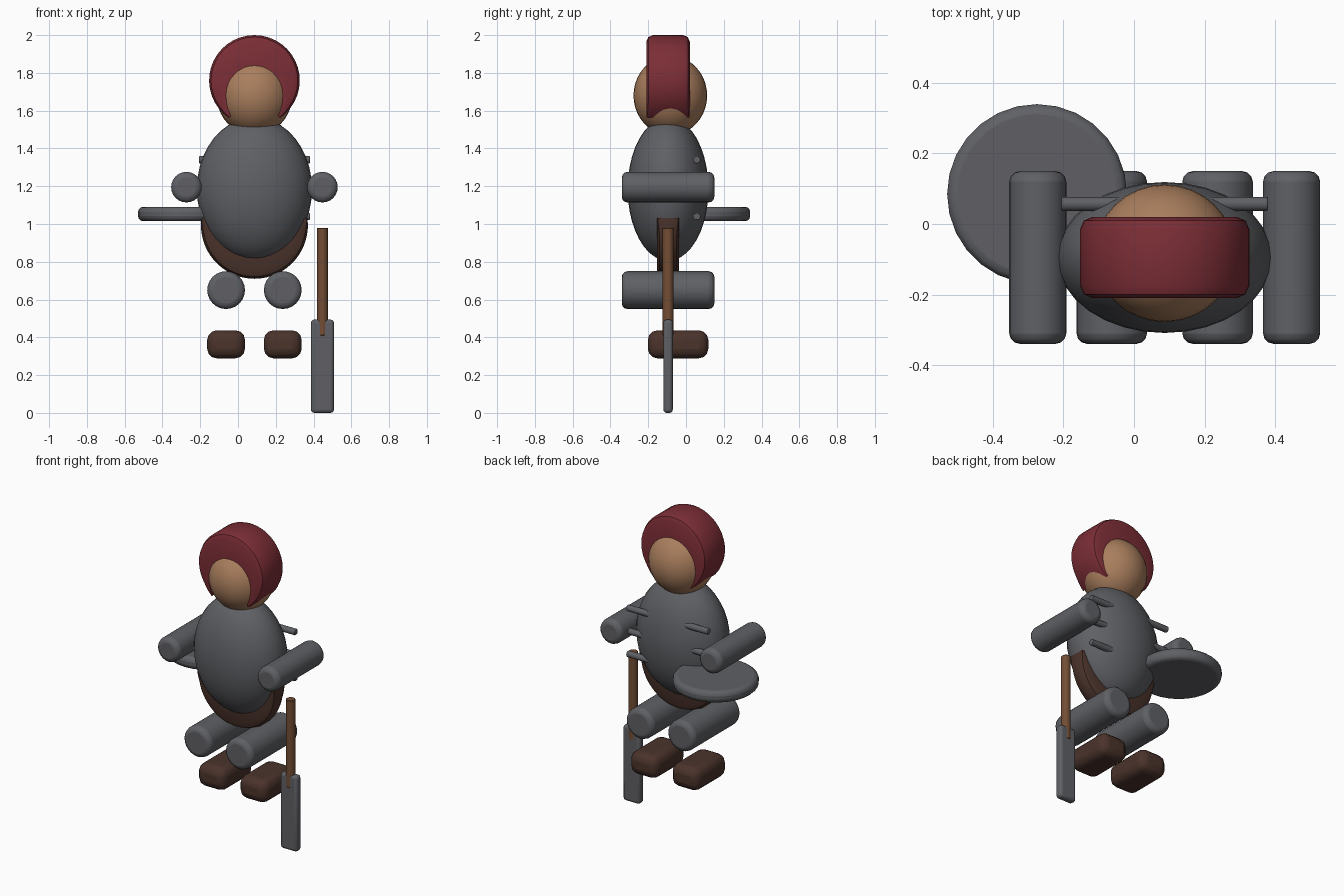
import bpy, bmesh
from math import sin, cos, radians, pi

if "Cube" in bpy.data.objects:
    bpy.data.objects.remove(bpy.data.objects["Cube"])

CX, CY = 0.087, -0.095          # body axis


def material(name, rgb):
    m = bpy.data.materials.new(name)
    m.diffuse_color = (*rgb, 1)
    m.use_nodes = True
    m.node_tree.nodes["Principled BSDF"].inputs["Base Color"].default_value = m.diffuse_color
    return m


RED = material("red", (0.2, 0.027, 0.037))
SKIN = material("skin", (0.40, 0.21, 0.11))
BROWN = material("brown", (0.07, 0.033, 0.024))
WOOD = material("wood", (0.17, 0.075, 0.035))
STEEL = material("dark_grey", (0.115, 0.118, 0.13))


def finish(ob, name, mat, bevel=0, segments=3):
    ob.name = name
    ob.data.materials.append(mat)
    bpy.ops.object.select_all(action='DESELECT')
    ob.select_set(True)
    bpy.context.view_layer.objects.active = ob
    bpy.ops.object.transform_apply(location=False, rotation=True, scale=True)
    bpy.ops.object.shade_smooth_by_angle(angle=radians(40))
    if bevel:
        b = ob.modifiers.new("bevel", 'BEVEL')
        b.width, b.segments, b.limit_method = bevel, segments, 'ANGLE'
        b.angle_limit = radians(40)
    return ob


def ellipsoid(name, loc, radii, mat=STEEL):
    bpy.ops.mesh.primitive_uv_sphere_add(segments=32, ring_count=20, location=loc)
    ob = bpy.context.object
    ob.scale = radii
    return finish(ob, name, mat)


def cylinder(name, loc, r, length, axis='Z', mat=STEEL, bevel=0, segments=3, sides=24):
    rot = {'X': (0, pi / 2, 0), 'Y': (pi / 2, 0, 0), 'Z': (0, 0, 0)}[axis]
    bpy.ops.mesh.primitive_cylinder_add(vertices=sides, radius=r, depth=length,
                                        location=loc, rotation=rot)
    return finish(bpy.context.object, name, mat, bevel, segments)


def box(name, loc, size, mat=STEEL, bevel=0):
    bpy.ops.mesh.primitive_cube_add(size=1, location=loc)
    ob = bpy.context.object
    ob.scale = size
    return finish(ob, name, mat, bevel)


def crescent(name, cz, r, half_angle, thick, depth, chamfer, up, mat):
    """Band swept round an arc in the xz plane, thinning towards its tips."""
    bm = bmesh.new()
    n, rings = 32, []
    for i in range(n + 1):
        s = 2 * i / n - 1
        a = up * pi / 2 + s * radians(half_angle)
        t = 0.015 + (thick - 0.015) * (1 - s * s)
        c, d = min(chamfer, t * 0.6), depth / 2
        section = [(r - t, -d), (r - c, -d), (r - 0.3 * c, -d + 0.3 * c), (r, -d + c),
                   (r, d - c), (r - 0.3 * c, d - 0.3 * c), (r - c, d), (r - t, d)]
        rings.append([bm.verts.new((q * cos(a), y, q * sin(a))) for q, y in section])
    for p, q in zip(rings, rings[1:]):
        for k in range(8):
            j = (k + 1) % 8
            bm.faces.new((p[k], p[j], q[j], q[k]))
    bm.faces.new(rings[0])
    bm.faces.new(rings[-1])
    bmesh.ops.recalc_face_normals(bm, faces=bm.faces)
    me = bpy.data.meshes.new(name)
    bm.to_mesh(me)
    bm.free()
    ob = bpy.data.objects.new(name, me)
    bpy.context.collection.objects.link(ob)
    ob.location = (CX, CY, cz)
    return finish(ob, name, mat)


# body, head, hood and belt
ellipsoid("torso", (CX, CY, 1.185), (0.305, 0.214, 0.38))
ellipsoid("head", (CX, -0.083, 1.68), (0.2, 0.195, 0.21), SKIN)
crescent("hood", 1.76, 0.24, 146, 0.175, 0.23, 0.035, 1, RED)
crescent("belt", 0.993, 0.283, 98, 0.17, 0.116, 0.04, -1, BROWN)

# limbs, mirrored about the body axis
for side, s in (("left", -1), ("right", 1)):
    cylinder(f"{side}_arm", (CX + s * 0.36, CY, 1.195), 0.081, 0.49, 'Y', bevel=0.03)
    cylinder(f"{side}_leg", (CX + s * 0.15, CY, 0.65), 0.1, 0.49, 'Y', bevel=0.03)
    box(f"{side}_boot", (CX + s * 0.15, -0.042, 0.363), (0.2, 0.32, 0.148), BROWN, 0.05)

# rods through the back
for i, z in enumerate((1.04, 1.19, 1.34)):
    cylinder(f"rod_{i + 1}", (CX, 0.057, z), 0.02, 0.586, 'X', bevel=0.004, segments=2, sides=16)

# shield and sword
cylinder("shield", (-0.275, 0.085, 1.053), 0.255, 0.076, bevel=0.028, sides=28)
box("sword_blade", (0.447, CY, 0.247), (0.122, 0.05, 0.494), bevel=0.018)
cylinder("sword_handle", (0.447, CY, 0.695), 0.029, 0.57, mat=WOOD, bevel=0.003, segments=1, sides=16)
